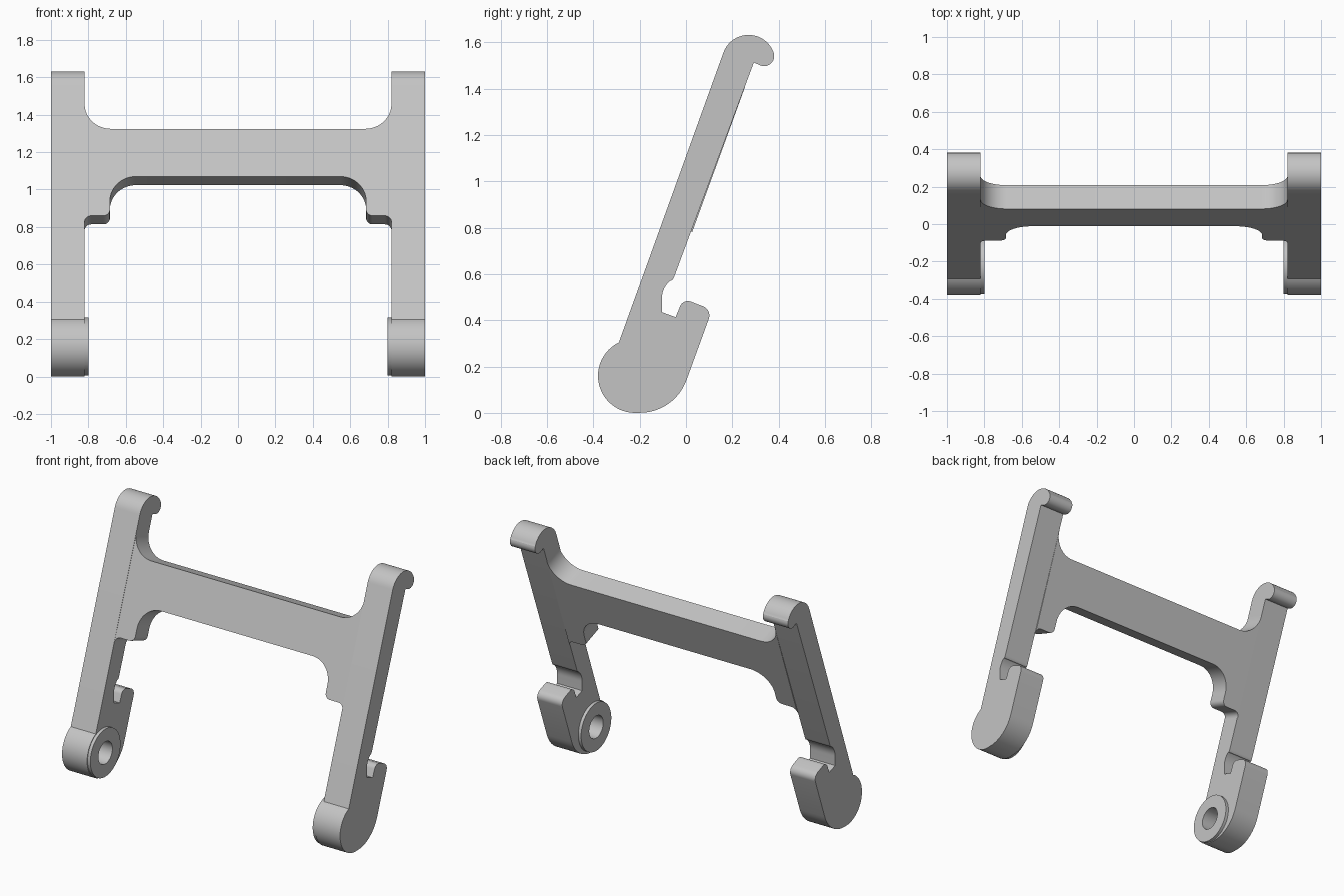
import bpy
import bmesh
from math import sin, cos, radians
from mathutils import Vector, Matrix

if "Cube" in bpy.data.objects:
    bpy.data.objects.remove(bpy.data.objects["Cube"])

grey = bpy.data.materials.new("light grey")
grey.use_nodes = True
COLOUR = (0.55, 0.55, 0.55, 1)
grey.diffuse_color = COLOUR
grey.node_tree.nodes["Principled BSDF"].inputs["Base Color"].default_value = COLOUR

TILT = radians(20)
THICK = 0.135
INNER, OUTER = 0.82, 1.0
PIVOT = (-0.22, 0.16)


def arc(cx, cy, r, start, end, n=12):
    angles = [radians(start + (end - start) * i / n) for i in range(n + 1)]
    return [(cx + r * cos(a), cy + r * sin(a)) for a in angles]


def add_object(name, bm):
    bmesh.ops.recalc_face_normals(bm, faces=bm.faces)
    mesh = bpy.data.meshes.new(name)
    bm.to_mesh(mesh)
    bm.free()
    mesh.materials.append(grey)
    obj = bpy.data.objects.new(name, mesh)
    bpy.context.collection.objects.link(obj)
    return obj


def prism(name, points, offset):
    """Extrude a closed outline along an offset."""
    bm = bmesh.new()
    face = bm.faces.new([bm.verts.new(p) for p in points])
    grown = bmesh.ops.extrude_face_region(bm, geom=[face])["geom"]
    verts = [v for v in grown if isinstance(v, bmesh.types.BMVert)]
    bmesh.ops.translate(bm, verts=verts, vec=offset)
    return add_object(name, bm)


def cylinder(name, radius, x0, x1):
    """Cylinder along x on the pivot axis."""
    bm = bmesh.new()
    place = Matrix.Translation(((x0 + x1) / 2, *PIVOT)) @ Matrix.Rotation(radians(90), 4, "Y")
    bmesh.ops.create_cone(bm, cap_ends=True, segments=64, radius1=radius,
                          radius2=radius, depth=x1 - x0, matrix=place)
    return add_object(name, bm)


def activate(obj):
    bpy.ops.object.select_all(action="DESELECT")
    obj.select_set(True)
    bpy.context.view_layer.objects.active = obj


def combine(obj, other, operation):
    activate(obj)
    mod = obj.modifiers.new("combine", "BOOLEAN")
    mod.operation, mod.solver, mod.object = operation, "EXACT", other
    bpy.ops.object.modifier_apply(modifier=mod.name)
    bpy.data.objects.remove(other)


def smooth(obj):
    activate(obj)
    bpy.ops.object.shade_smooth_by_angle(angle=radians(25))


# Side arm profile: round foot, clip, slot, tilted leg and hooked top
foot = arc(*PIVOT, 0.16, 116, 270, 24)
heel = arc(-0.2, 0.215, 0.215, 270, 340)
clip = arc(0.058, 0.42, 0.043, -20, 70, 8) + arc(0.008, 0.447, 0.036, 70, 160, 8)
slot = [(-0.045, 0.413), (-0.104, 0.435)]
slot += arc(-0.004, 0.495, 0.1, 180, 130, 8) + arc(-0.092, 0.604, 0.044, -45, -20, 3)
hook = [(0.293, 1.513)] + arc(0.337, 1.541, 0.044, -110, 20, 14)
hook += arc(0.27, 1.517, 0.115, 20, 160, 20)
profile = foot + heel[1:] + clip + slot + hook
arms = prism("side_arms", [(INNER, y, z) for y, z in profile], Vector((OUTER - INNER, 0, 0)))

# Raised pivot boss with a blind socket on the inner side
combine(arms, cylinder("pivot_boss", 0.155, 0.8, 0.92), "UNION")
combine(arms, cylinder("pivot_socket", 0.072, 0.75, 0.95), "DIFFERENCE")
mirror = arms.modifiers.new("mirror", "MIRROR")
mirror.use_mirror_merge = False
smooth(arms)

# Tilted crossbar with filleted corners and small stepped tabs
upper = arc(0.68, 1.225, 0.14, -90, 0, 16)
lower = arc(0.545, 0.674, 0.14, 90, 0, 16)
lower += arc(0.72, 0.626, 0.035, 180, 270, 8) + arc(0.785, 0.556, 0.035, 90, 0, 8)
half = upper + lower[::-1]
outline = half + [(-x, s) for x, s in reversed(half)]
front = [(x, -0.29 + s * sin(TILT), 0.305 + s * cos(TILT)) for x, s in outline]
crossbar = prism("crossbar", front, Vector((0, cos(TILT), -sin(TILT))) * THICK)
smooth(crossbar)
